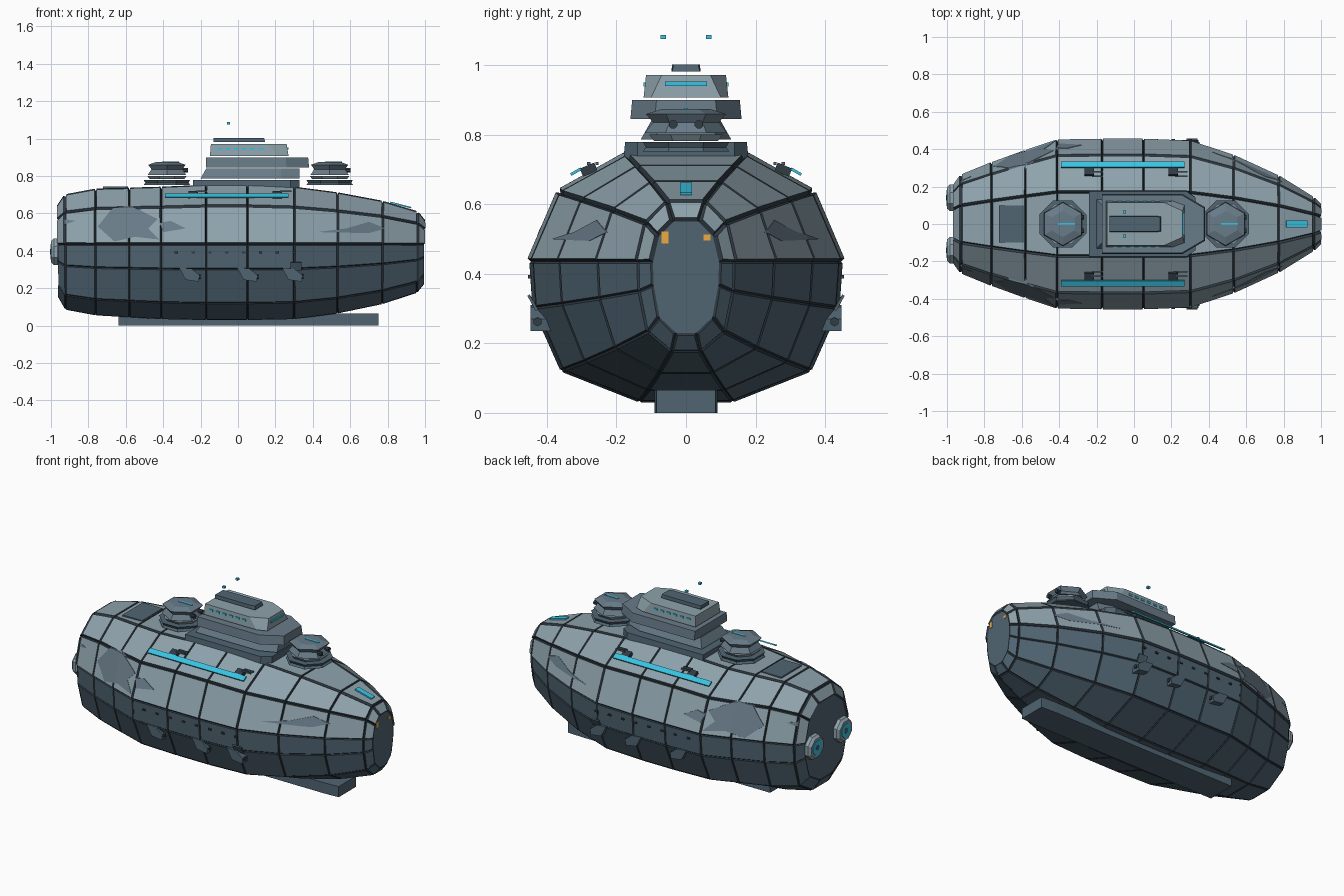
import bpy, bmesh, math
from mathutils import Matrix, Vector

if "Cube" in bpy.data.objects:
    bpy.data.objects.remove(bpy.data.objects["Cube"])


def mat(name, r, g, b):
    m = bpy.data.materials.new(name)
    m.diffuse_color = (r, g, b, 1)
    m.use_nodes = True
    m.node_tree.nodes["Principled BSDF"].inputs["Base Color"].default_value = m.diffuse_color
    return m


LIGHT = mat("light_plate", 0.27, 0.36, 0.41)
MID = mat("mid_plate", 0.14, 0.20, 0.25)
DARK = mat("dark_plate", 0.08, 0.13, 0.17)
SEAM = mat("seam", 0.03, 0.045, 0.06)
CYAN = mat("cyan_glow", 0.04, 0.55, 0.75)
AMBER = mat("amber_glow", 0.85, 0.4, 0.05)


def finish(name, bm, *mats):
    bmesh.ops.recalc_face_normals(bm, faces=bm.faces)
    me = bpy.data.meshes.new(name)
    bm.to_mesh(me)
    bm.free()
    ob = bpy.data.objects.new(name, me)
    bpy.context.collection.objects.link(ob)
    for m in mats:
        me.materials.append(m)
    return ob


def loft(rings, bm=None):
    """Skin equal-length point rings and cap both ends."""
    bm = bm or bmesh.new()
    vs = [[bm.verts.new(p) for p in r] for r in rings]
    n = len(vs[0])
    for a, b in zip(vs, vs[1:]):
        for i in range(n):
            bm.faces.new((a[i], a[(i + 1) % n], b[(i + 1) % n], b[i]))
    bm.faces.new(vs[0])
    bm.faces.new(vs[-1])
    return bm


def box(name, loc, size, m, rx=0.0, ry=0.0):
    bm = bmesh.new()
    M = (Matrix.Translation(loc) @ Matrix.Rotation(rx, 4, 'X') @ Matrix.Rotation(ry, 4, 'Y')
         @ Matrix.Diagonal((*size, 1)))
    bmesh.ops.create_cube(bm, size=1, matrix=M)
    return finish(name, bm, m)


def tube(name, x, y, z, profile, sides, m, axis='Z'):
    """Stack of (radius, offset) rings along Z or X."""
    rings = []
    for r, h in profile:
        ring = []
        for i in range(sides):
            a = 2 * math.pi * (i + 0.5) / sides
            c, s = r * math.cos(a), r * math.sin(a)
            ring.append((x + c, y + s, z + h) if axis == 'Z' else (x + h, y + c, z + s))
        rings.append(ring)
    return finish(name, loft(rings), m)


# Hull: stations of x, half width, top, bottom over a 12-sided section
STATIONS = [(-0.96, .20, .63, .16), (-0.92, .255, .69, .09), (-0.76, .32, .72, .06),
            (-0.58, .385, .725, .05), (-0.41, .442, .73, .04), (-0.17, .446, .74, .035),
            (0.05, .446, .74, .035), (0.30, .436, .73, .04), (0.53, .36, .70, .07),
            (0.77, .25, .655, .12), (0.955, .135, .60, .18), (0.995, .095, .55, .23)]
UP = [(.38, 1), (.81, .65), (1, 0)]
LOW = [(.98, .33), (.80, .78), (.30, 1)]
BREAK = 0.435


def hull_rings(o=0.0):
    rings = []
    for x, w, t, b in STATIONS:
        half = [((w + o) * f, BREAK + (t + o - BREAK) * k) for f, k in UP]
        half += [((w + o) * f, BREAK - (BREAK - b + o) * k) for f, k in LOW]
        rings.append([(x, y, z) for y, z in half] + [(x, -y, z) for y, z in reversed(half)])
    return rings


bm = loft(hull_rings())
bmesh.ops.recalc_face_normals(bm, faces=bm.faces)
plates = [f for f in bm.faces if len(f.verts) == 4]
upper = [f for f in plates if f.calc_center_median().z > BREAK]
lower = [f for f in plates if f.calc_center_median().z < BREAK]
for f in bm.faces:
    f.material_index = 1
for f in upper:
    f.material_index = 0
for group, depth in ((upper, .013), (lower, .005)):
    rim = bmesh.ops.inset_individual(bm, faces=group, thickness=.007, depth=depth)
    for f in rim["faces"]:
        f.material_index = 2
finish("hull", bm, LIGHT, DARK, SEAM)

# Dark camouflage patches: side-view outlines cut from a slightly larger hull
PATCHES = [[(-.75, .53), (-.67, .63), (-.57, .64), (-.43, .57), (-.48, .52), (-.42, .46),
            (-.55, .475), (-.66, .45)],
           [(-.40, .50), (-.42, .55), (-.36, .56), (-.28, .52)],
           [(.42, .50), (.58, .52), (.70, .555), (.79, .52), (.70, .495)],
           [(-.93, .57), (-.93, .54), (-.87, .56)]]
bm = bmesh.new()
for p in PATCHES:
    loft([[(x, y, z) for x, z in p] for y in (-.7, .7)], bm)
cutter = finish("patch_cutter", bm, MID)
cutter.hide_render = True
cutter.hide_viewport = False
camo = finish("camouflage_patches", loft(hull_rings(.0165)), MID)
mod = camo.modifiers.new("cut", 'BOOLEAN')
mod.operation, mod.solver, mod.object = 'INTERSECT', 'EXACT', cutter
bpy.context.view_layer.objects.active = camo
bpy.ops.object.modifier_apply(modifier="cut")
bpy.data.objects.remove(cutter)


# Keel
def plan(x0, x1, w, nose, nw, z):
    half = [(x0, w), (x1 - nose, w), (x1, nw)]
    return [(x, y, z) for x, y in half] + [(x, -y, z) for x, y in reversed(half)]


finish("keel", loft([plan(-.64, .75, .09, .1, .085, 0), plan(-.64, .75, .09, .1, .085, .066)]), DARK)

# Superstructure tiers
TIERS = [("deck_base", (-.24, .33, .18, .05, .14), (-.24, .33, .175, .05, .14), .73, .78, DARK),
         ("lower_tier", (-.20, .33, .13, .10, .09), (-.17, .33, .10, .10, .07), .787, .84, MID),
         ("middle_tier", (-.17, .38, .16, .12, .09), (-.17, .375, .155, .12, .085), .845, .90, MID),
         ("bridge", (-.15, .27, .122, .06, .10), (-.145, .26, .115, .10, .07), .908, .972, LIGHT),
         ("bridge_cap", (-.13, .145, .042, .02, .04), (-.13, .14, .04, .02, .035), .982, 1.003, DARK)]
for name, a, b, z0, z1, m in TIERS:
    finish(name, loft([plan(*a, z0), plan(*b, z1)]), m)
box("bridge_front_window", (.265, 0, .947), (.012, .12, .012), CYAN)
for s in (-1, 1):
    for i in range(6):
        box("bridge_window", (-.10 + i * .045, s * .119, .945), (.024, .008, .012), CYAN)
    box("mast_light", (-.05, s * .065, 1.082), (.016, .016, .012), CYAN)

# Deck turrets
for x in (-.38, .49):
    tube("turret_base", x, 0, .752, [(.135, 0), (.125, .012), (.135, .028)], 8, DARK)
    tube("turret_ring", x, 0, .783, [(.10, 0), (.115, .018)], 8, LIGHT)
    tube("turret_head", x, 0, .806, [(.118, 0), (.095, .03), (.115, .054), (.07, .068)], 6, MID)
    box("turret_slit", (x + .02, 0, .874), (.09, .012, .006), CYAN)
    for s in (-1, 1):
        tube("turret_bore", x + .07, s * .037, .83, [(.013, 0), (.013, .042)], 8, SEAM, 'X')

# Stern hatch and nose strip
box("stern_hatch", (-.655, 0, .735), (.135, .20, .016), DARK)
box("nose_strip", (.87, 0, .645), (.115, .035, .008), CYAN, ry=.25)

for s in (-1, 1):
    # Glow strips and light guns along the shoulders
    box("shoulder_strip", (-.06, s * .317, .694), (.66, .034, .008), CYAN, rx=-s * .52)
    for x in (-.24, .21):
        box("gun_mount", (x, s * .28, .70), (.05, .045, .025), SEAM, rx=-s * .4)
        for d in (-.012, .012):
            box("gun_barrel", (x + .045, s * (.268 + d), .718), (.06, .009, .009), DARK)

    # Flank sponsons with a bore and a cover plate
    for x in (-.26, .05, .29):
        side = [(x - .055, .31), (x + .01, .305), (x + .055, .27), (x + .05, .235), (x - .02, .245)]
        rings = [[(px, s * y, pz) for px, pz in side] for y in (.38, .448)]
        finish("flank_sponson", loft(rings), DARK)
        tube("flank_bore", x + .04, s * .427, .262, [(.013, 0), (.013, .02)], 6, SEAM, 'X')
    box("sponson_plate", (.31, s * .441, .317), (.06, .008, .05), DARK, rx=-s * .5)
    for i in range(8):
        box("porthole", (-.33 + i * .09, s * .449, .392), (.018, .01, .01), SEAM)

    # Stern engines
    tube("engine_rim", 0, s * .14, .395,
         [(.066, -.95), (.078, -.965), (.076, -.985), (.062, -1.0)], 8, LIGHT, 'X')
    tube("engine_glow", 0, s * .14, .395, [(.048, -.99), (.046, -1.002)], 8, CYAN, 'X')
    tube("engine_hub", 0, s * .14, .395, [(.018, -.99), (.016, -1.004)], 8, DARK, 'X')

    # Nose lamps
    box("nose_lamp", (.988, s * .06, .505), (.02, .02, .035 if s < 0 else .018), AMBER)
